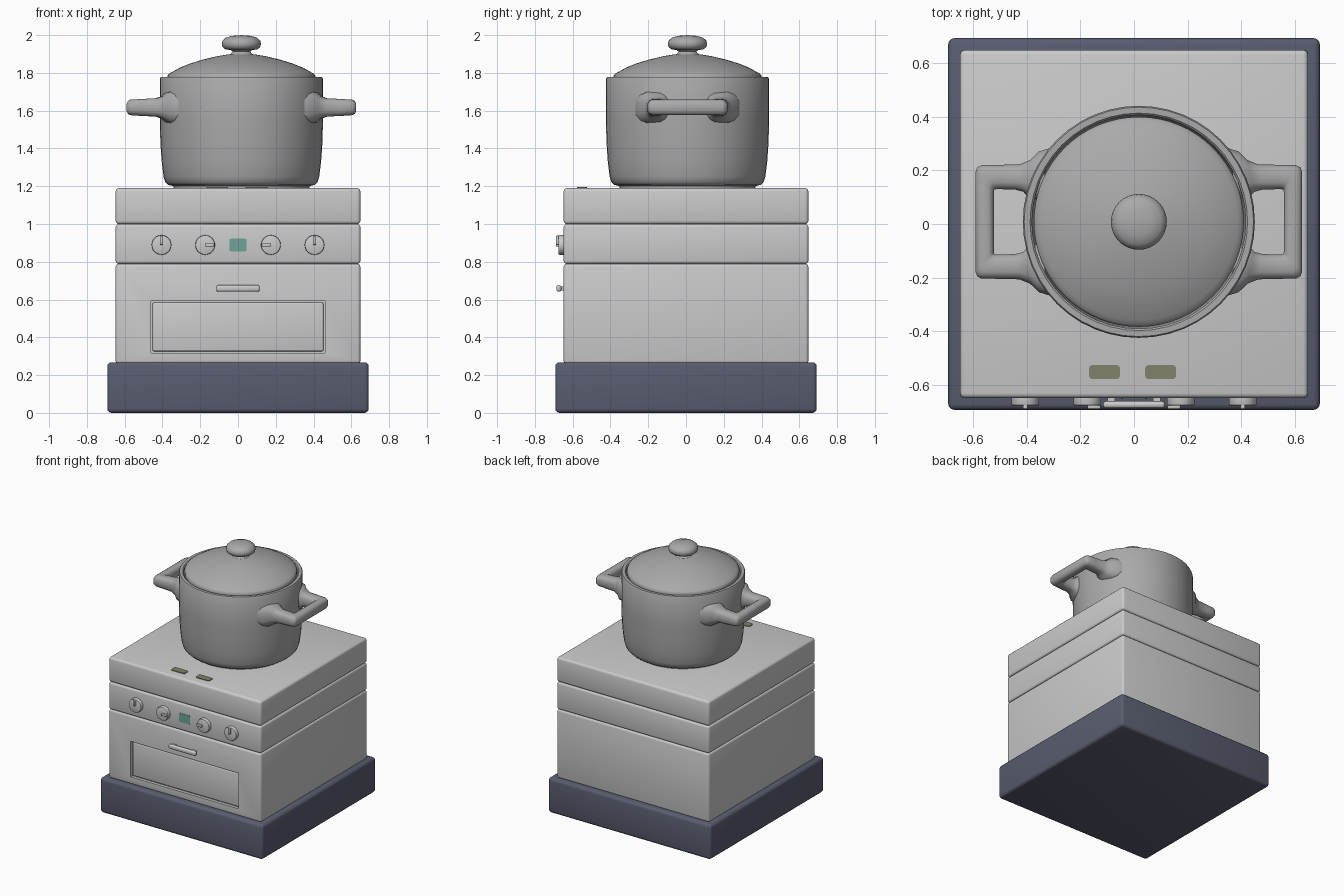
import bpy, bmesh, math

if "Cube" in bpy.data.objects:
    bpy.data.objects.remove(bpy.data.objects["Cube"])

PX, PY = 0.018, 0.008          # pot axis


def material(name, rgb):
    m = bpy.data.materials.new(name)
    m.diffuse_color = (*rgb, 1)
    m.use_nodes = True
    m.node_tree.nodes["Principled BSDF"].inputs["Base Color"].default_value = m.diffuse_color
    return m


NAVY = material("navy", (0.10, 0.108, 0.16))
STEEL = material("dark_steel", (0.4, 0.4, 0.4))
TEAL = material("teal", (0.16, 0.36, 0.32))
OLIVE = material("olive", (0.22, 0.23, 0.15))


def finish(name, bm, mat=None, angle=35):
    bmesh.ops.recalc_face_normals(bm, faces=bm.faces[:])
    me = bpy.data.meshes.new(name)
    bm.to_mesh(me)
    bm.free()
    ob = bpy.data.objects.new(name, me)
    bpy.context.collection.objects.link(ob)
    if mat:
        me.materials.append(mat)
    bpy.ops.object.select_all(action='DESELECT')
    ob.select_set(True)
    bpy.context.view_layer.objects.active = ob
    bpy.ops.object.shade_smooth_by_angle(angle=math.radians(angle))
    return ob


def box(name, x, y, z, bevel=0.0, mat=None, segs=3, only=None):
    """Box from (min, max) pairs; 'only' bevels just the edges along that axis."""
    bm = bmesh.new()
    bmesh.ops.create_cube(bm, size=1)
    for v in bm.verts:
        for i, (a, b) in enumerate((x, y, z)):
            v.co[i] = a if v.co[i] < 0 else b
    if bevel:
        edges = [e for e in bm.edges if only is None or
                 abs((e.verts[0].co - e.verts[1].co).normalized()[only]) > 0.9]
        bmesh.ops.bevel(bm, geom=edges, offset=bevel, segments=segs,
                        profile=0.5, affect='EDGES')
    return finish(name, bm, mat)


def lathe(name, profile, segs, mat=None, angle=35):
    """Revolve (radius, z) points around the pot axis; radius 0 closes the end."""
    bm = bmesh.new()
    rings = []
    for r, z in profile:
        if r == 0:
            rings.append([bm.verts.new((PX, PY, z))] * segs)
        else:
            rings.append([bm.verts.new((PX + r * math.cos(2 * math.pi * k / segs),
                                        PY + r * math.sin(2 * math.pi * k / segs), z))
                          for k in range(segs)])
    for a, b in zip(rings, rings[1:]):
        for k in range(segs):
            n = (k + 1) % segs
            bm.faces.new(list(dict.fromkeys((a[k], a[n], b[n], b[k]))))
    return finish(name, bm, mat, angle)


# stove body: navy plinth and three stacked rounded blocks
S = (-0.648, 0.648)
box("base_plinth", (-0.692, 0.692), (-0.692, 0.692), (0, 0.268), 0.022, NAVY)
oven = box("oven_block", S, S, (0.26, 0.789), 0.016)
box("control_block", S, S, (0.789, 0.999), 0.016)
box("hob_block", S, S, (0.999, 1.19), 0.018)

# oven window: recess cut into the front, with a pane set inside it
cutter = box("window_cutter", (-0.46, 0.46), (-0.70, -0.625), (0.318, 0.592))
cutter.hide_render = True
bpy.context.view_layer.objects.active = oven
mod = oven.modifiers.new("window", 'BOOLEAN')
mod.operation, mod.object, mod.solver = 'DIFFERENCE', cutter, 'EXACT'
bpy.ops.object.modifier_apply(modifier="window")
bpy.data.objects.remove(cutter)
box("window_pane", (-0.452, 0.452), (-0.638, -0.615), (0.326, 0.584), 0.008)

# oven door handle with two posts
box("door_handle", (-0.115, 0.115), (-0.686, -0.660), (0.642, 0.676), 0.011)
for sx in (-1, 1):
    box("door_handle_post", (sx * 0.085 - 0.014, sx * 0.085 + 0.014),
        (-0.672, -0.640), (0.648, 0.670))

# control knobs with pointers (direction in x, z)
for x, dx, dz in ((-0.405, 0, 1), (-0.174, 1, 0), (0.174, -1, 0), (0.405, 0, 1)):
    bm = bmesh.new()
    bmesh.ops.create_cone(bm, cap_ends=True, segments=32, radius1=0.052,
                          radius2=0.052, depth=0.04)
    rim = [e for e in bm.edges if all(v.co.z > 0 for v in e.verts)]
    bmesh.ops.bevel(bm, geom=rim, offset=0.006, segments=2, profile=0.5, affect='EDGES')
    for v in bm.verts:
        v.co = (x + v.co.x, -0.656 - v.co.z, 0.889 + v.co.y)
    finish("control_knob", bm)
    cx, cz = x + dx * 0.025, 0.889 + dz * 0.025
    hx, hz = (0.024, 0.009) if dx else (0.009, 0.024)
    box("knob_pointer", (cx - hx, cx + hx), (-0.689, -0.67), (cz - hz, cz + hz), 0.005)

# display and hob indicators
box("display", (-0.046, 0.046), (-0.651, -0.64), (0.855, 0.922), 0.008, TEAL, 2, 1)
for x in (-0.110, 0.099):
    box("hob_indicator", (x - 0.058, x + 0.058), (-0.578, -0.525), (1.18, 1.195),
        0.014, OLIVE, 3, 2)

# burner plate and pot
lathe("burner_plate", [(0, 1.18), (0.36, 1.18), (0.36, 1.206), (0, 1.206)], 48, STEEL)
lathe("pot", [(0, 1.202), (0.365, 1.202), (0.388, 1.207), (0.403, 1.222), (0.412, 1.25),
              (0.422, 1.33), (0.429, 1.43), (0.432, 1.55), (0.432, 1.768),
              (0.427, 1.777), (0.405, 1.777), (0.398, 1.77), (0.396, 1.5),
              (0.385, 1.26), (0.36, 1.235), (0, 1.235)], 48, STEEL)

# lid and its knob
lathe("lid", [(0, 1.755), (0.385, 1.755), (0.391, 1.763), (0.391, 1.785), (0.384, 1.795),
              (0.367, 1.805), (0.325, 1.828), (0.27, 1.850), (0.205, 1.870),
              (0.13, 1.888), (0.07, 1.898), (0, 1.902)], 64, STEEL)
lathe("lid_knob", [(0, 1.89), (0.066, 1.895), (0.053, 1.904), (0.047, 1.914),
                   (0.058, 1.921), (0.085, 1.925), (0.099, 1.936), (0.104, 1.952),
                   (0.100, 1.970), (0.083, 1.986), (0.05, 1.996), (0, 2.0)], 32, STEEL, 60)

# side handles: half loop as (outer x, outer y, inner x, inner y, half height)
HALF = [(0.33, 0.275, 0.37, 0.08, 0.085), (0.372, 0.262, 0.415, 0.095, 0.08),
        (0.405, 0.230, 0.43, 0.112, 0.06), (0.445, 0.214, 0.46, 0.120, 0.048),
        (0.53, 0.212, 0.525, 0.122, 0.045), (0.585, 0.211, 0.536, 0.121, 0.042),
        (0.602, 0.203, 0.539, 0.118, 0.041), (0.608, 0.186, 0.54, 0.110, 0.041)]
SECTION = [(0, -0.45), (0, 0.45), (0.11, 0.82), (0.28, 1), (0.72, 1), (0.89, 0.82),
           (1, 0.45), (1, -0.45), (0.89, -0.82), (0.72, -1), (0.28, -1), (0.11, -0.82)]
loop = HALF + [(a, -b, c, -d, h) for a, b, c, d, h in reversed(HALF)]
for name, sx in (("left_pot_handle", -1), ("right_pot_handle", 1)):
    bm = bmesh.new()
    rings = [[bm.verts.new((PX + sx * (ox + (ix - ox) * t), PY + oy + (iy - oy) * t,
                            1.617 + s * h)) for t, s in SECTION]
             for ox, oy, ix, iy, h in loop]
    n = len(SECTION)
    for a, b in zip(rings, rings[1:]):
        for k in range(n):
            bm.faces.new((a[k], a[(k + 1) % n], b[(k + 1) % n], b[k]))
    bm.faces.new(rings[0])
    bm.faces.new(rings[-1])
    finish(name, bm, STEEL, 50)
